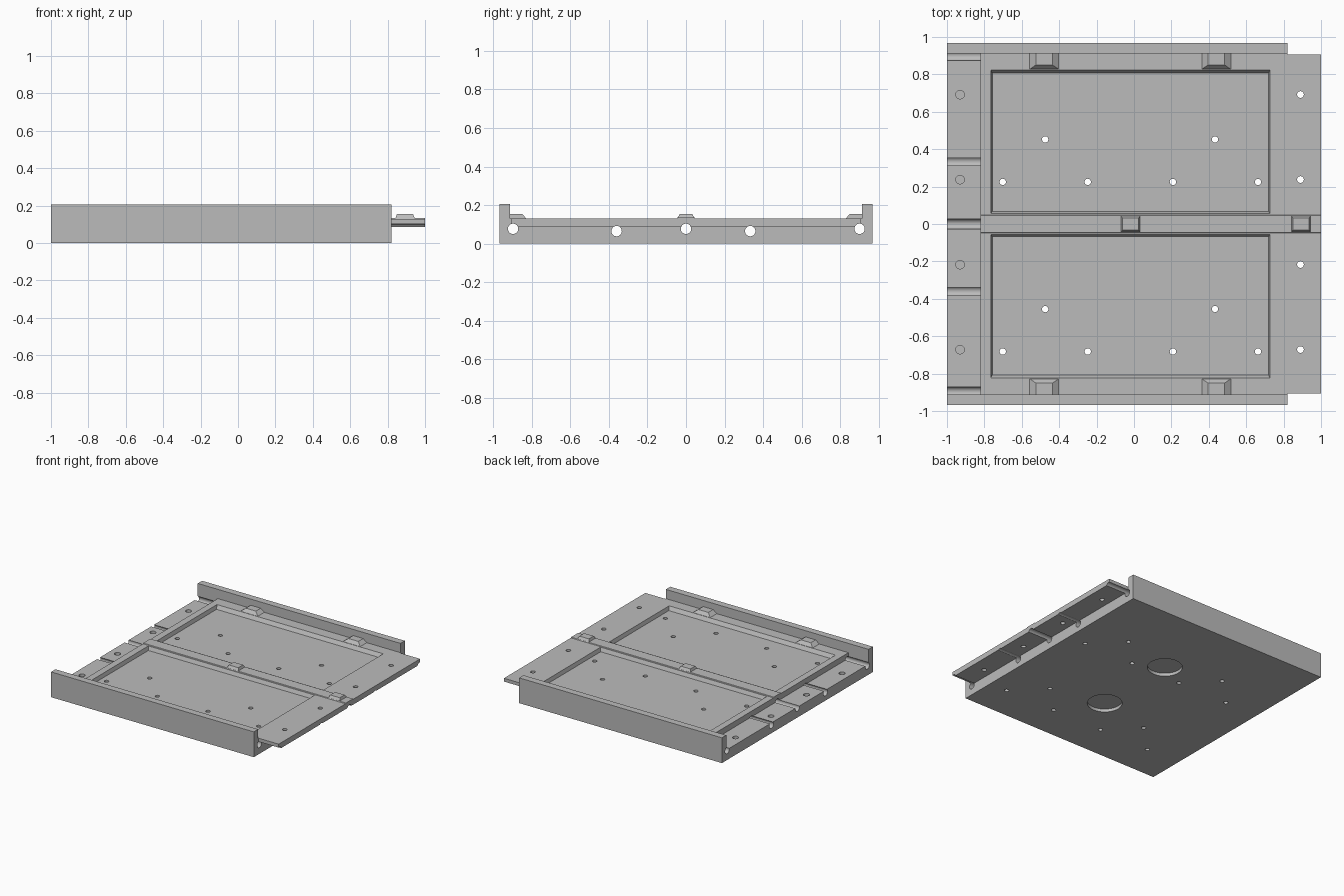
import bpy, bmesh
from mathutils import Matrix, Vector

cube = bpy.data.objects.get("Cube")
if cube:
    bpy.data.objects.remove(cube, do_unlink=True)

grey = bpy.data.materials.new("plain_grey")
grey.use_nodes = True
colour = (0.5, 0.5, 0.5, 1)
grey.diffuse_color = colour
grey.node_tree.nodes["Principled BSDF"].inputs["Base Color"].default_value = colour


def frustum(bm, bottom, top, z0, z1):
    """Solid between two rectangles given as (x0, x1, y0, y1)."""
    rings = []
    for (x0, x1, y0, y1), z in ((bottom, z0), (top, z1)):
        rings.append([bm.verts.new((x, y, z))
                      for x, y in ((x0, y0), (x1, y0), (x1, y1), (x0, y1))])
    low, high = rings
    bm.faces.new(low[::-1])
    bm.faces.new(high)
    for i in range(4):
        j = (i + 1) % 4
        bm.faces.new((low[i], low[j], high[j], high[i]))


def box(bm, x0, x1, y0, y1, z0, z1):
    frustum(bm, (x0, x1, y0, y1), (x0, x1, y0, y1), z0, z1)


def cylinder(bm, centre, radius, depth, axis="Z", sides=24):
    turn = Matrix.Rotation(1.5707963, 4, "Y") if axis == "X" else Matrix()
    bmesh.ops.create_cone(bm, cap_ends=True, segments=sides, radius1=radius,
                          radius2=radius, depth=depth,
                          matrix=Matrix.Translation(Vector(centre)) @ turn)


def make(name, bm):
    bmesh.ops.recalc_face_normals(bm, faces=bm.faces)
    mesh = bpy.data.meshes.new(name)
    bm.to_mesh(mesh)
    bm.free()
    mesh.materials.append(grey)
    obj = bpy.data.objects.new(name, mesh)
    bpy.context.collection.objects.link(obj)
    return obj


def combine(target, bm, operation):
    """Apply one boolean step and discard its helper."""
    helper = make("helper", bm)
    helper.hide_render = True
    mod = target.modifiers.new("step", "BOOLEAN")
    mod.solver = "EXACT"
    mod.operation = operation
    mod.object = helper
    bpy.ops.object.select_all(action="DESELECT")
    target.select_set(True)
    bpy.context.view_layer.objects.active = target
    bpy.ops.object.modifier_apply(modifier=mod.name)
    bpy.data.objects.remove(helper, do_unlink=True)


DECK, SHELF, FLOOR, BUMP = 0.13, 0.084, 0.10, 0.155
RAIL = 0.912

# Slab with two side rails
bm = bmesh.new()
box(bm, -1, 0.82, -0.968, 0.968, 0, 0.205)
plate = make("base_plate", bm)

bm = bmesh.new()
box(bm, -1.2, 1.2, -RAIL, RAIL, DECK, 0.4)
combine(plate, bm, "DIFFERENCE")

# Joining shelf on one end, tongue on the other
bm = bmesh.new()
box(bm, -1.2, -0.82, -RAIL, RAIL, SHELF, 0.4)
combine(plate, bm, "DIFFERENCE")

bm = bmesh.new()
box(bm, 0.78, 1, -0.906, 0.906, SHELF + 0.002, DECK)
combine(plate, bm, "UNION")

# Low centre ridge
bm = bmesh.new()
frustum(bm, (-0.82, 1, -0.052, 0.052), (-0.82, 1, -0.045, 0.045), 0.125, 0.135)
combine(plate, bm, "UNION")

# Locating bumps on the ridge and beside the rails
bm = bmesh.new()
for x in (-0.018, 0.893):
    frustum(bm, (x - 0.052, x + 0.052, -0.046, 0.046),
            (x - 0.043, x + 0.043, -0.031, 0.031), 0.131, BUMP)
for x in (-0.48, 0.44):
    for side in (-1, 1):
        ys = [sorted((side * y, side * 0.94)) for y in (0.826, 0.85)]
        frustum(bm, (x - 0.08, x + 0.08, *ys[0]),
                (x - 0.045, x + 0.045, *ys[1]), 0.128, BUMP)
combine(plate, bm, "UNION")

# Two shallow pockets with sloping walls
bm = bmesh.new()
for side in (-1, 1):
    y_low = sorted((side * 0.068, side * 0.806))
    y_high = sorted((side * 0.055, side * 0.824))
    frustum(bm, (-0.757, 0.719, *y_low), (-0.766, 0.728, *y_high),
            FLOOR, DECK + 0.001)
combine(plate, bm, "DIFFERENCE")

# Lengthwise bores
bm = bmesh.new()
for y, z in ((-0.897, 0.077), (-0.36, 0.065), (0, 0.077), (0.333, 0.065), (0.9, 0.077)):
    cylinder(bm, (0, y, z), 0.027, 2.4, "X")
combine(plate, bm, "DIFFERENCE")

# Through holes in the pockets and tongue
bm = bmesh.new()
for shift in (0, -0.907):
    for x in (-0.475, 0.433):
        cylinder(bm, (x, 0.452 + shift, 0.1), 0.017, 0.5)
    for x in (-0.702, -0.247, 0.208, 0.663):
        cylinder(bm, (x, 0.225 + shift, 0.1), 0.017, 0.5)
for i in range(4):
    y = 0.692 - i * 0.4545
    cylinder(bm, (0.89, y, 0.1), 0.018, 0.5)
    # Blind holes in the shelf
    cylinder(bm, (-0.93, y, 0.1), 0.023, 0.11)
combine(plate, bm, "DIFFERENCE")

# Round recesses under the pockets
bm = bmesh.new()
for y in (0.335, -0.36):
    cylinder(bm, (-0.018, y, 0), 0.13, 0.05, sides=48)
combine(plate, bm, "DIFFERENCE")

bpy.ops.object.shade_smooth_by_angle(angle=0.5)
